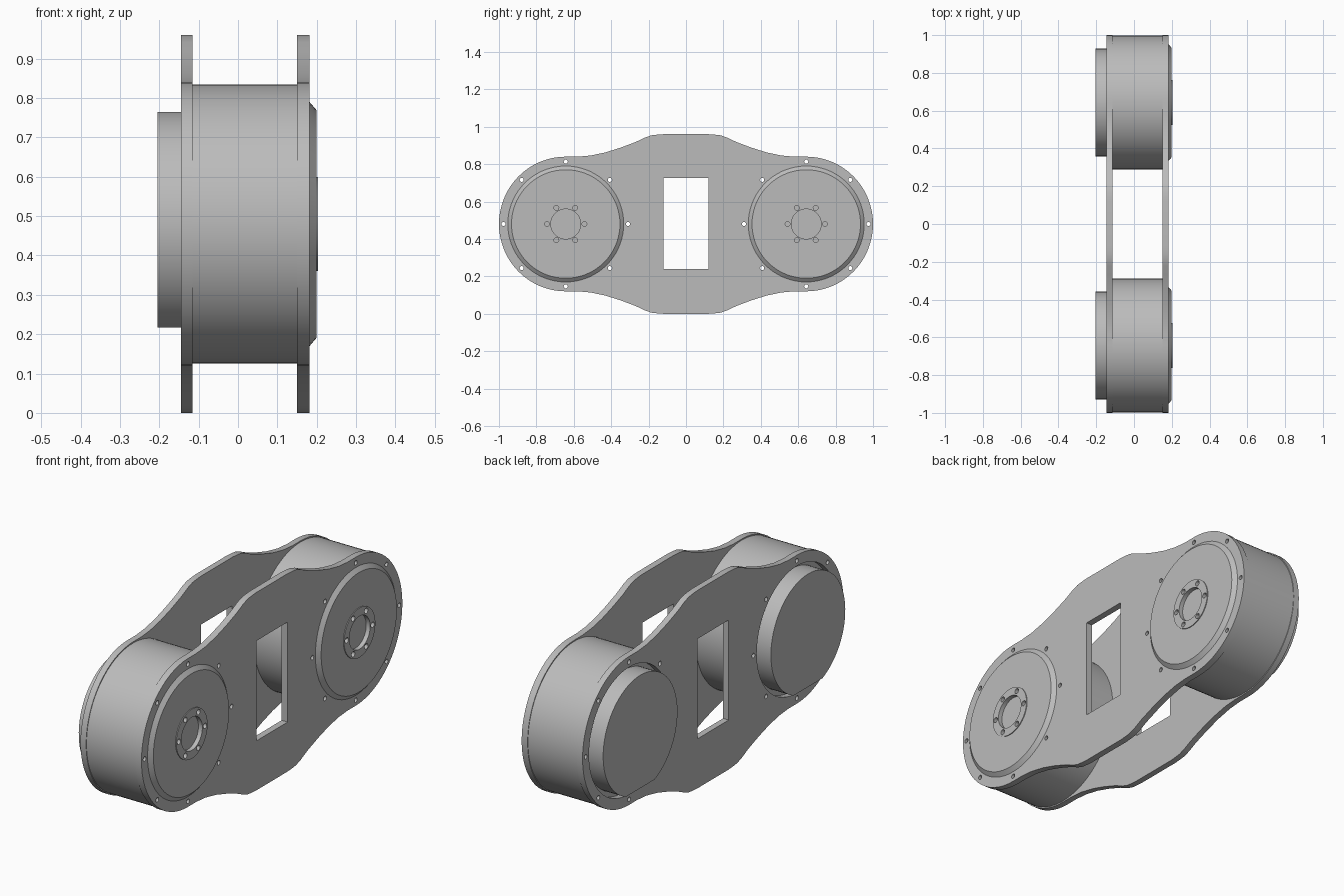
import bpy, bmesh
from math import sin, cos, pi, radians, asin
from mathutils import Matrix

if "Cube" in bpy.data.objects:
    bpy.data.objects.remove(bpy.data.objects["Cube"])

CY, CZ = 0.643, 0.48

grey = bpy.data.materials.new("machined grey")
grey.use_nodes = True
grey.diffuse_color = (0.5, 0.5, 0.5, 1)
grey.node_tree.nodes["Principled BSDF"].inputs["Base Color"].default_value = (0.5, 0.5, 0.5, 1)


def circle(cy, cz, r, n=72):
    return [(cy + r * cos(2 * pi * i / n), cz + r * sin(2 * pi * i / n)) for i in range(n)]


def ring_of_holes(cy, count, pitch, r):
    return [circle(*p, r, 14) for p in circle(cy, CZ, pitch, count)]


def finish(name, bm):
    """Turn a bmesh into a shaded object."""
    bmesh.ops.remove_doubles(bm, verts=bm.verts, dist=1e-5)
    bmesh.ops.recalc_face_normals(bm, faces=bm.faces)
    mesh = bpy.data.meshes.new(name)
    bm.to_mesh(mesh)
    bm.free()
    mesh.materials.append(grey)
    obj = bpy.data.objects.new(name, mesh)
    bpy.context.collection.objects.link(obj)
    bpy.ops.object.select_all(action='DESELECT')
    obj.select_set(True)
    bpy.context.view_layer.objects.active = obj
    bpy.ops.object.shade_smooth_by_angle(angle=radians(25))
    return obj


def slab(name, loops, x0, x1):
    """Extrude y-z loops along x; inner loops become holes."""
    curve = bpy.data.curves.new(name, 'CURVE')
    curve.dimensions = '2D'
    curve.fill_mode = 'BOTH'
    curve.extrude = (x1 - x0) / 2
    for loop in loops:
        spline = curve.splines.new('POLY')
        spline.points.add(len(loop) - 1)
        for point, (y, z) in zip(spline.points, loop):
            point.co = (y, z, 0, 1)
        spline.use_cyclic_u = True
    temp = bpy.data.objects.new(name + " outline", curve)
    bpy.context.collection.objects.link(temp)
    graph = bpy.context.evaluated_depsgraph_get()
    flat = bpy.data.meshes.new_from_object(temp.evaluated_get(graph))
    bm = bmesh.new()
    bm.from_mesh(flat)
    bpy.data.objects.remove(temp)
    bpy.data.curves.remove(curve)
    bpy.data.meshes.remove(flat)
    # curve plane (x, y, z) becomes (y, z, x)
    turn = Matrix(((0, 0, 1, (x0 + x1) / 2), (1, 0, 0, 0), (0, 1, 0, 0), (0, 0, 0, 1)))
    bm.transform(turn)
    return finish(name, bm)


# Side plate outline: waisted link with rounded ends
shoulder = [(0.15, 0.478), (0.185, 0.474), (0.22, 0.462), (0.27, 0.438), (0.35, 0.408),
            (0.43, 0.383), (0.51, 0.366), (0.58, 0.36)]
end = [(CY + 0.357 * sin(a), 0.36 * cos(a)) for a in [pi * i / 32 for i in range(17)]]
quarter = [(0.12, 0.48)] + shoulder + end
half = quarter + [(y, -z) for y, z in reversed(quarter[:-1])]
outline = [(y, CZ + z) for y, z in half] + [(-y, CZ + z) for y, z in reversed(half)]
window = [(-0.12, 0.24), (0.12, 0.24), (0.12, 0.725), (-0.12, 0.725)]
bolts = {cy: ring_of_holes(cy, 8, 0.333, 0.011) for cy in (-CY, CY)}
all_bolts = bolts[-CY] + bolts[CY]

slab("right_side_plate", [outline, window] + all_bolts
     + [circle(cy, CZ, 0.308) for cy in bolts], -0.145, -0.115)
slab("left_side_plate", [outline, window] + all_bolts, 0.15, 0.182)

for label, cy in (("front", -CY), ("back", CY)):
    # Main drum between the plates, drilled for the bolts
    slab(label + "_drum", [circle(cy, CZ, 0.354, 96)] + bolts[cy], -0.115, 0.15)

    # Motor cap with a flat along its bottom
    r, cut = 0.285, -0.263
    a0 = asin(cut / r)
    arc = [a0 + (pi - 2 * a0) * i / 64 for i in range(65)]
    slab(label + "_motor_cap", [[(cy + r * cos(a), CZ + r * sin(a)) for a in arc]], -0.205, -0.115)

    # Output disc, its chamfered rim and its hub ring
    bore = [circle(cy, CZ, 0.08, 40)] + ring_of_holes(cy, 6, 0.1, 0.013)
    slab(label + "_output_disc", [circle(cy, CZ, 0.29)] + bore, 0.182, 0.199)
    slab(label + "_hub_ring", [circle(cy, CZ, 0.12, 48)] + bore, 0.199, 0.203)
    bm = bmesh.new()
    rings = [[bm.verts.new((x, y, z)) for y, z in circle(cy, CZ, rad)]
             for x, rad in ((0.182, 0.31), (0.199, 0.29))]
    for i in range(72):
        j = (i + 1) % 72
        bm.faces.new((rings[0][i], rings[0][j], rings[1][j], rings[1][i]))
    finish(label + "_disc_chamfer", bm)
